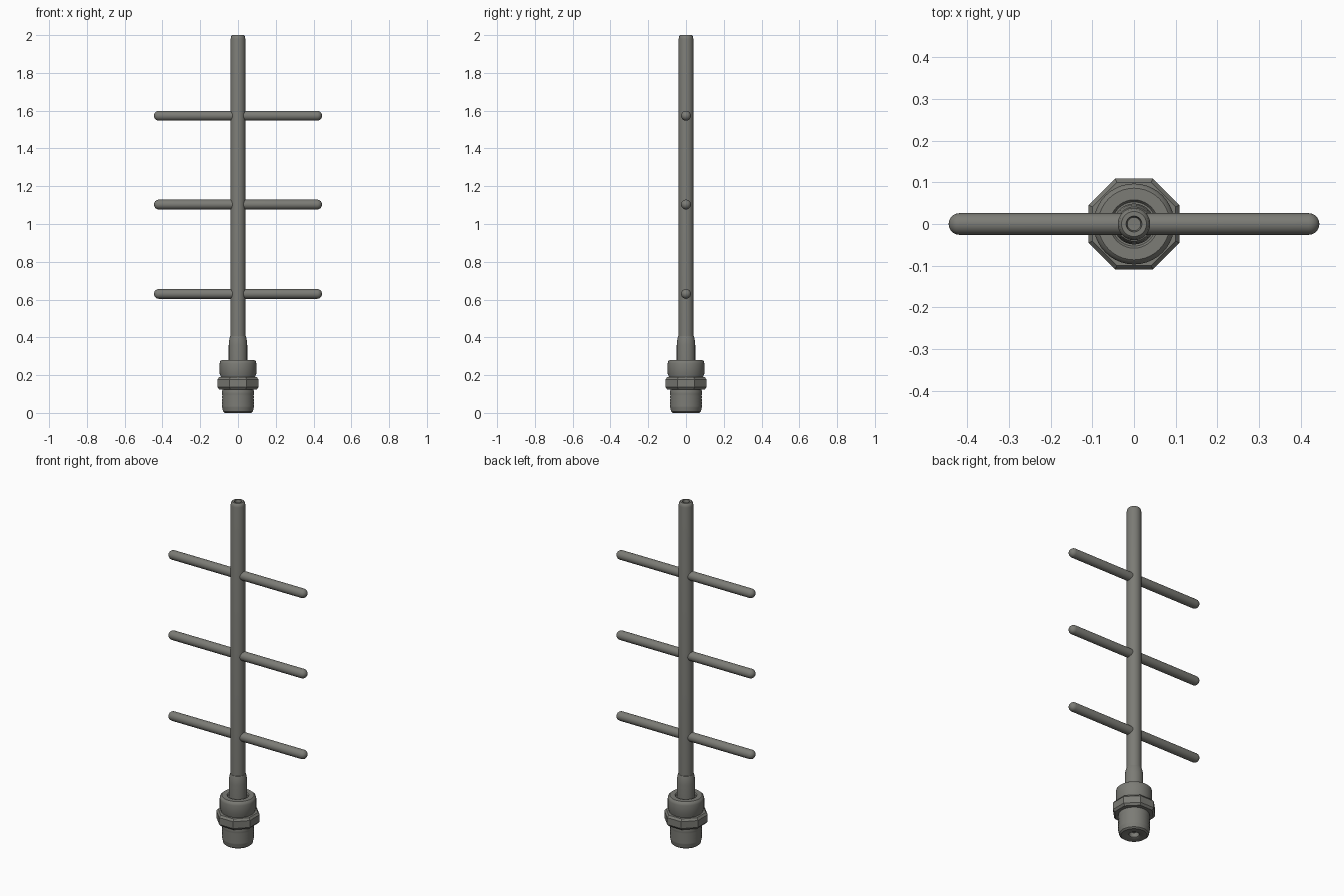
import bpy, bmesh, math
from mathutils import Matrix

cube = bpy.data.objects.get("Cube")
if cube:
    bpy.data.objects.remove(cube, do_unlink=True)

metal = bpy.data.materials.new("warm grey metal")
metal.use_nodes = True
colour = (0.2, 0.2, 0.18, 1)
metal.diffuse_color = colour
metal.node_tree.nodes["Principled BSDF"].inputs["Base Color"].default_value = colour


def lathe(name, profile, sides=40, matrix=Matrix(), turn=0.0):
    """Revolve (radius, height) points about z; radius 0 closes to a pole."""
    bm = bmesh.new()
    rings = []
    for r, z in profile:
        if r == 0:
            rings.append([bm.verts.new((0, 0, z))] * sides)
        else:
            angles = [turn + math.tau * i / sides for i in range(sides)]
            rings.append([bm.verts.new((r * math.cos(a), r * math.sin(a), z)) for a in angles])
    for low, high in zip(rings, rings[1:]):
        for i in range(sides):
            j = (i + 1) % sides
            corners = dict.fromkeys((low[i], low[j], high[j], high[i]))
            bm.faces.new(list(corners))
    bm.transform(matrix)
    bmesh.ops.recalc_face_normals(bm, faces=bm.faces)
    mesh = bpy.data.meshes.new(name)
    bm.to_mesh(mesh)
    bm.free()
    mesh.materials.append(metal)
    obj = bpy.data.objects.new(name, mesh)
    bpy.context.collection.objects.link(obj)
    bpy.ops.object.select_all(action="DESELECT")
    obj.select_set(True)
    bpy.context.view_layer.objects.active = obj
    bpy.ops.object.shade_smooth_by_angle(angle=math.radians(35))
    return obj


# Mast with a rounded rim and a small dimple in its top
lathe("mast", [(0, 0.3), (0.039, 0.3), (0.039, 1.98), (0.036, 1.994), (0.03, 2),
               (0.019, 2), (0.016, 1.985), (0, 1.985)])

# Sleeve tapering into the mast
lathe("sleeve", [(0, 0.26), (0.049, 0.26), (0.049, 0.36), (0.046, 0.39),
                 (0.041, 0.408), (0, 0.408)])

# Collar above the nut
lathe("collar", [(0, 0.17), (0.088, 0.17), (0.09, 0.19), (0.097, 0.208), (0.097, 0.262),
                 (0.094, 0.274), (0.086, 0.281), (0.058, 0.281), (0.053, 0.274), (0, 0.274)])

# Eight-sided nut with bevelled rims
lathe("nut", [(0, 0.125), (0.108, 0.125), (0.118, 0.137), (0.118, 0.177),
              (0.108, 0.189), (0, 0.189)], sides=8, turn=math.pi / 8)

# Threaded plug with fine ridges and a socket underneath
ridges = []
for k in range(5):
    z = 0.028 + k * 0.016
    ridges += [(0.083, z), (0.085, z + 0.008)]
lathe("threaded_plug", [(0, 0.03), (0.026, 0.03), (0.028, 0.004), (0.034, 0), (0.07, 0),
                        (0.079, 0.007)] + ridges + [(0.085, 0.112), (0.08, 0.135), (0, 0.135)])

# Cross rods with domed ends
half, radius = 0.445, 0.026
dome = [(radius * math.cos(a), half - radius + radius * math.sin(a))
        for a in (math.pi / 2 * i / 6 for i in range(6))] + [(0, half)]
rod = [(r, -z) for r, z in reversed(dome)] + dome
for label, height in (("lower", 0.63), ("middle", 1.103), ("upper", 1.573)):
    lathe(label + "_rod", rod, 24,
          Matrix.Translation((0, 0, height)) @ Matrix.Rotation(math.pi / 2, 4, "Y"))
